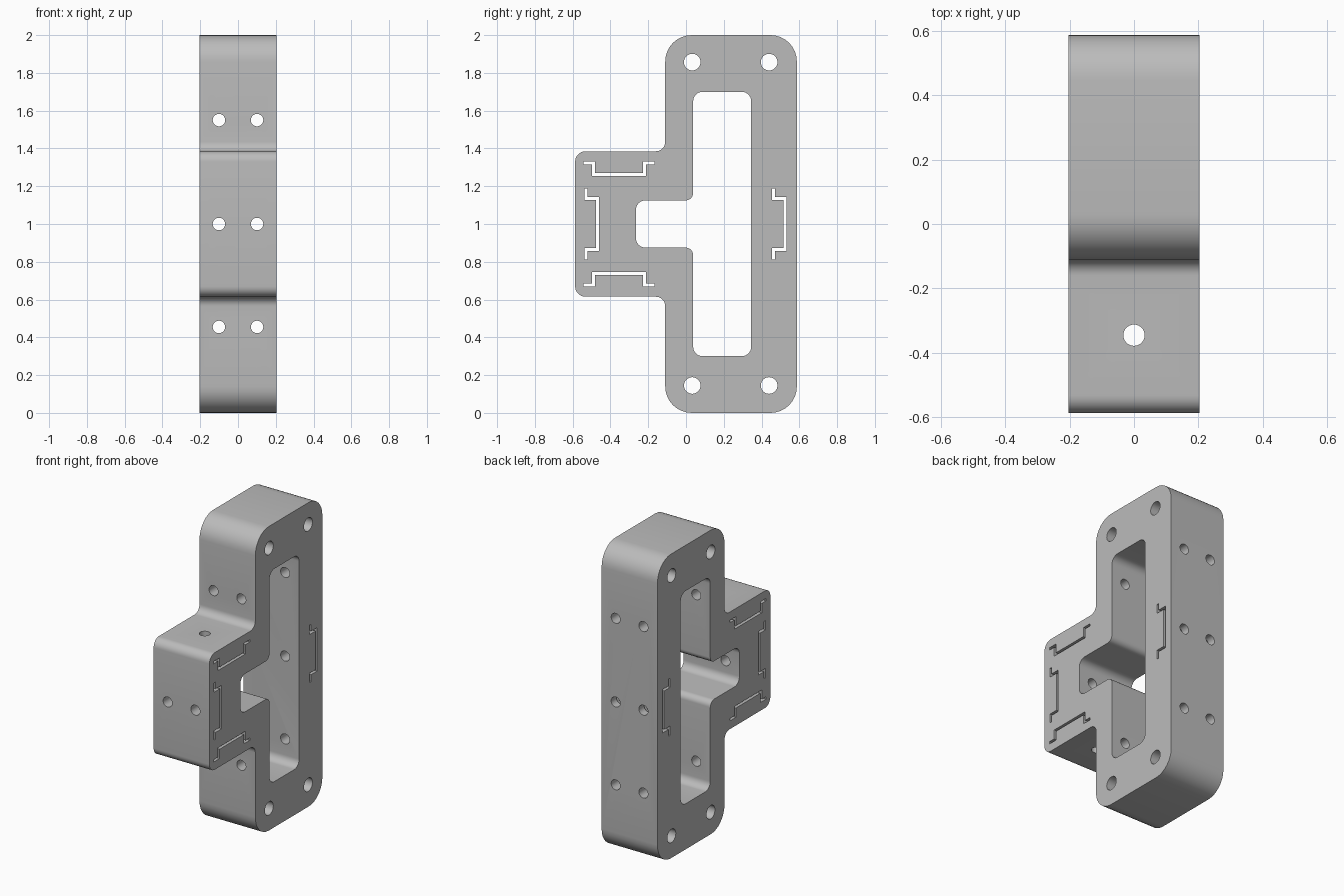
import bpy, bmesh, math
from mathutils import Vector, Matrix

cube = bpy.data.objects.get("Cube")
if cube:
    bpy.data.objects.remove(cube, do_unlink=True)

HALF = 0.203  # half thickness along x

grey = bpy.data.materials.new("light_grey")
grey.use_nodes = True
colour = (0.5, 0.5, 0.5, 1)
grey.diffuse_color = colour
grey.node_tree.nodes["Principled BSDF"].inputs["Base Color"].default_value = colour


def fillet(corners, steps=8):
    """Round each (y, z, radius) corner with an arc."""
    out, n = [], len(corners)
    for i, (y, z, r) in enumerate(corners):
        p = Vector((y, z))
        a = (Vector(corners[i - 1][:2]) - p).normalized()
        b = (Vector(corners[(i + 1) % n][:2]) - p).normalized()
        centre = p + (a + b) * r
        for k in range(steps + 1):
            t = k / steps * math.pi / 2
            out.append(centre - b * r * math.cos(t) - a * r * math.sin(t))
    return out


def add_prism(bm, points, half):
    """Extrude a (y, z) outline along x."""
    face = bm.faces.new([bm.verts.new((-half, y, z)) for y, z in points])
    top = bmesh.ops.extrude_face_region(bm, geom=[face])["geom"]
    moved = [v for v in top if isinstance(v, bmesh.types.BMVert)]
    bmesh.ops.translate(bm, verts=moved, vec=(2 * half, 0, 0))


def add_rod(bm, radius, centre, axis):
    turn = Vector((0, 0, 1)).rotation_difference(Vector(axis)).to_matrix().to_4x4()
    bmesh.ops.create_cone(bm, cap_ends=True, segments=32, radius1=radius,
                          radius2=radius, depth=3,
                          matrix=Matrix.Translation(centre) @ turn)


def to_object(name, bm):
    bmesh.ops.recalc_face_normals(bm, faces=bm.faces)
    mesh = bpy.data.meshes.new(name)
    bm.to_mesh(mesh)
    bm.free()
    mesh.materials.append(grey)
    obj = bpy.data.objects.new(name, mesh)
    bpy.context.collection.objects.link(obj)
    return obj


def mirrored(half):
    """Complete an outline symmetric about z = 1 from its upper half."""
    return half + [(y, 2 - z, r) for y, z, r in reversed(half)]


# Bracket body: tall block with a nose on the front
bm = bmesh.new()
add_prism(bm, fillet(mirrored([(-0.587, 1.385, 0.055), (-0.11, 1.385, 0.05),
                               (-0.11, 2, 0.14), (0.587, 2, 0.14)])), HALF)
body = to_object("bracket_body", bm)

# Cutters through the sides: window, corner bolt holes and slots
bm = bmesh.new()
add_prism(bm, fillet(mirrored([(-0.265, 1.125, 0.05), (0.038, 1.125, 0.04),
                               (0.038, 1.7, 0.05), (0.345, 1.7, 0.05)])), 0.5)
for y in (0.033, 0.44):
    for z in (0.145, 1.857):
        add_rod(bm, 0.044, (0, y, z), (1, 0, 0))

# Stepped slot outline: u runs along the slot, v across it
A, B, D, T = 0.188, 0.135, 0.061, 0.008
right = [(B - T, D - T), (B - T, -T), (A, -T), (A, T), (B + T, T), (B + T, D + T)]
slot = right + [(-u, v) for u, v in reversed(right)]
add_prism(bm, [(-0.355 + u, 1.323 - v) for u, v in slot], 0.5)
add_prism(bm, [(-0.355 + u, 0.677 + v) for u, v in slot], 0.5)
for y in (-0.53, 0.463):
    add_prism(bm, [(y + v, 1 + u) for u, v in slot], 0.5)
side_cutter = to_object("side_cutter", bm)

# Cutter for the front-to-back screw holes
bm = bmesh.new()
for x in (-0.101, 0.101):
    for z in (0.455, 1.0, 1.55):
        add_rod(bm, 0.033, (x, 0, z), (0, 1, 0))
front_cutter = to_object("front_cutter", bm)

# Cutter for the vertical hole in the nose
bm = bmesh.new()
add_rod(bm, 0.033, (0, -0.345, 1), (0, 0, 1))
nose_cutter = to_object("nose_cutter", bm)

cutters = (side_cutter, front_cutter, nose_cutter)
for cutter in cutters:
    cutter.hide_render = True
    mod = body.modifiers.new(cutter.name, 'BOOLEAN')
    mod.operation = 'DIFFERENCE'
    mod.solver = 'EXACT'
    mod.object = cutter

# Bake the cuts and drop the cutters
graph = bpy.context.evaluated_depsgraph_get()
result = bpy.data.meshes.new_from_object(body.evaluated_get(graph))
body.modifiers.clear()
body.data = result
for cutter in cutters:
    bpy.data.objects.remove(cutter, do_unlink=True)

bpy.ops.object.select_all(action='DESELECT')
body.select_set(True)
bpy.context.view_layer.objects.active = body
bpy.ops.object.shade_smooth_by_angle(angle=math.radians(30))
